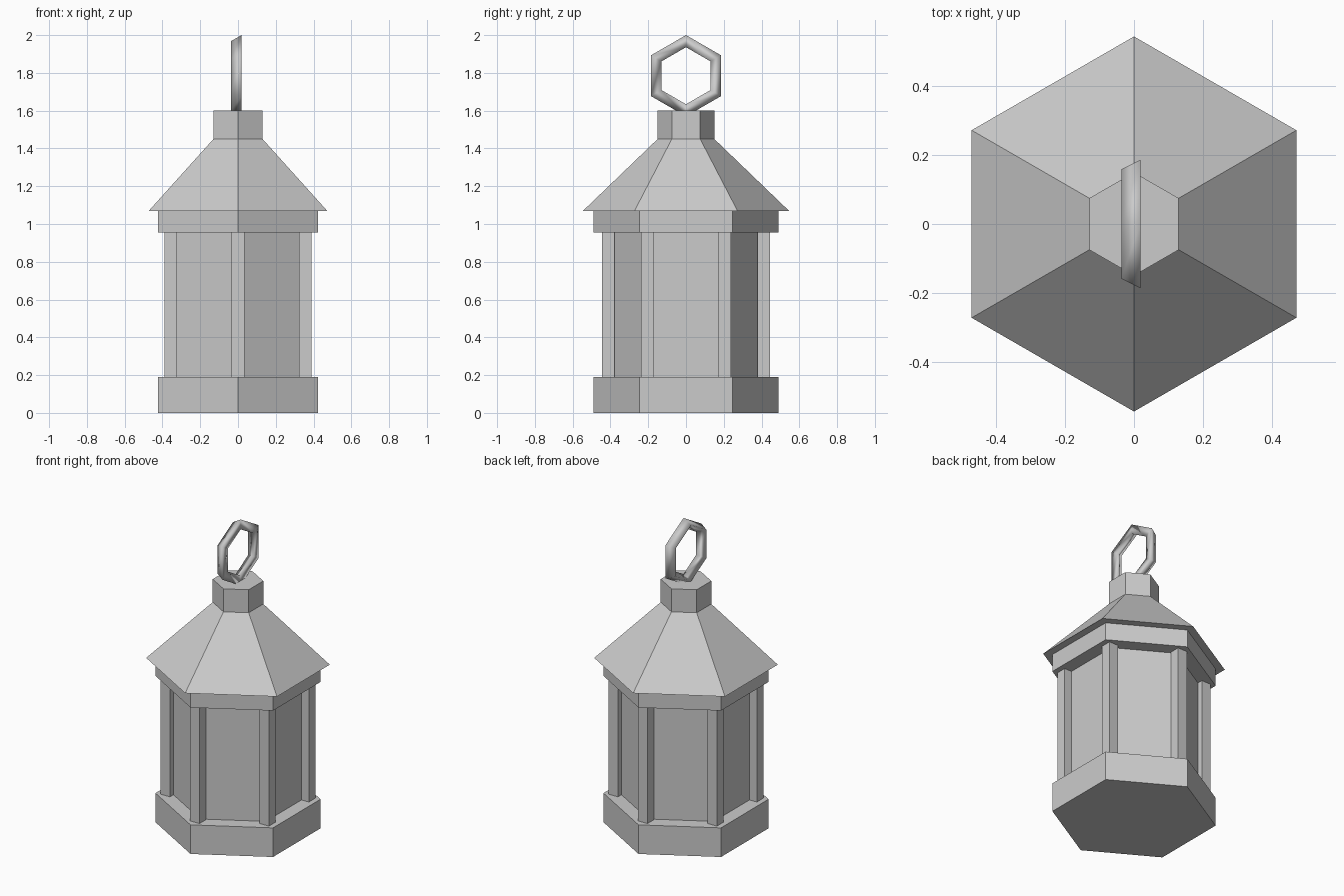
import bpy, bmesh
from math import sin, cos, pi, radians

if "Cube" in bpy.data.objects:
    bpy.data.objects.remove(bpy.data.objects["Cube"])


def hex_solid(name, r_low, r_high, z0, z1):
    """Six-sided prism or frustum with corners on the y axis."""
    bpy.ops.mesh.primitive_cone_add(
        vertices=6, radius1=r_low, radius2=r_high, depth=z1 - z0,
        location=(0, 0, (z0 + z1) / 2))
    ob = bpy.context.object
    ob.name = name
    return ob


# Body, from the ground up
hex_solid("base", 0.49, 0.49, 0.0, 0.19)
hex_solid("glass_body", 0.39, 0.39, 0.19, 0.955)
hex_solid("top_trim", 0.49, 0.49, 0.955, 1.07)
hex_solid("roof", 0.545, 0.15, 1.07, 1.45)
hex_solid("roof_cap", 0.15, 0.15, 1.45, 1.60)

# Square corner posts, all aligned with the axes
for i in range(6):
    a = radians(30 + 60 * i)
    bpy.ops.mesh.primitive_cube_add(
        size=1, location=(0.412 * cos(a), 0.412 * sin(a), 0.5725))
    post = bpy.context.object
    post.name = f"corner_post_{i + 1}"
    post.scale = (0.067, 0.067, 0.765)

# Hanging ring: triangular section swept round a hexagon
bm = bmesh.new()
loops = []
for i in range(6):
    a = radians(90 + 60 * i)
    loop = []
    for j in range(3):
        b = pi + j * 2 * pi / 3
        r = 0.183 + 0.037 * sin(b)
        loop.append(bm.verts.new((0.037 * cos(b), r * cos(a), 1.785 + r * sin(a))))
    loops.append(loop)
for i in range(6):
    p, q = loops[i], loops[(i + 1) % 6]
    for j in range(3):
        k = (j + 1) % 3
        bm.faces.new((p[j], p[k], q[k], q[j])).smooth = True
bmesh.ops.recalc_face_normals(bm, faces=bm.faces)
mesh = bpy.data.meshes.new("hanging_ring")
bm.to_mesh(mesh)
bm.free()
bpy.context.collection.objects.link(bpy.data.objects.new("hanging_ring", mesh))
